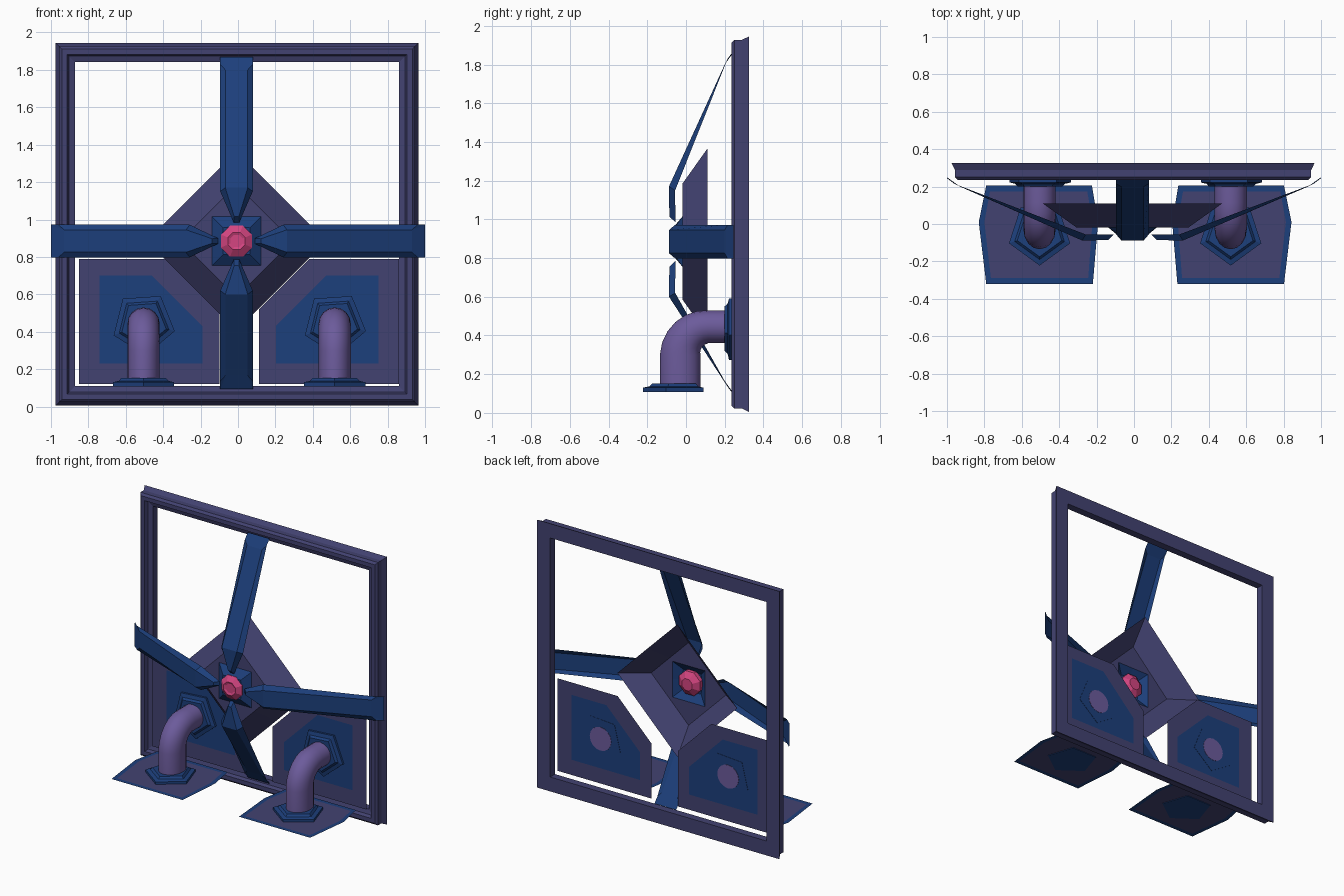
import bpy, bmesh, math
from mathutils import Vector as V

if "Cube" in bpy.data.objects:
    bpy.data.objects.remove(bpy.data.objects["Cube"])


def mat(name, c):
    m = bpy.data.materials.new(name)
    m.diffuse_color = (*c, 1)
    m.use_nodes = True
    m.node_tree.nodes["Principled BSDF"].inputs["Base Color"].default_value = m.diffuse_color
    return m


BLUE = mat("blue", (0.012, 0.05, 0.2))
SLATE = mat("slate", (0.055, 0.055, 0.165))
PURPLE = mat("purple", (0.15, 0.105, 0.33))
PINK = mat("pink", (0.66, 0.06, 0.22))
CX, CZ = -0.008, 0.885


def loft(name, rings, mats, cap0=False, cap1=False, wrap=False, smooth=False, strip=None):
    """Skin a list of closed rings; strip gives a material index for each band."""
    bm = bmesh.new()
    vs = [[bm.verts.new(p) for p in r] for r in rings]
    n = len(rings[0])
    pairs = list(zip(vs, vs[1:])) + ([(vs[-1], vs[0])] if wrap else [])
    for k, (a, b) in enumerate(pairs):
        for i in range(n):
            j = (i + 1) % n
            f = bm.faces.new((a[i], a[j], b[j], b[i]))
            f.material_index = strip[k] if strip else 0
    if cap0:
        bm.faces.new(vs[0][::-1])
    if cap1:
        bm.faces.new(vs[-1]).material_index = len(mats) - 1
    bmesh.ops.recalc_face_normals(bm, faces=bm.faces)
    me = bpy.data.meshes.new(name)
    bm.to_mesh(me)
    bm.free()
    for m in mats:
        me.materials.append(m)
    ob = bpy.data.objects.new(name, me)
    bpy.context.collection.objects.link(ob)
    if smooth:
        bpy.ops.object.select_all(action='DESELECT')
        ob.select_set(True)
        bpy.context.view_layer.objects.active = ob
        bpy.ops.object.shade_smooth_by_angle(angle=math.radians(40))
    return ob


def ngon_xz(cx, cz, y, n, r, start=0.0, r2=None):
    """Polygon facing y; r2 is an alternate radius for odd corners."""
    out = []
    for i in range(n):
        a = start + math.tau * i / n
        q = r2 if (r2 and i % 2) else r
        out.append((cx + q * math.cos(a), y, cz + q * math.sin(a)))
    return out


# Square moulded frame: a cross-section carried round four corners
section = [(0.97, 0.325), (0.952, 0.288), (0.952, 0.25), (0.937, 0.235), (0.908, 0.235),
           (0.898, 0.26), (0.866, 0.27), (0.866, 0.325)]
loft("frame", [[(-0.005 + sx * d, y, 0.975 + sz * d)
                for sx, sz in ((-1, -1), (1, -1), (1, 1), (-1, 1))] for d, y in section],
     [SLATE], wrap=True)

# Diamond funnel, open at the back, with a hole in its floor
loft("diamond_funnel", [ngon_xz(CX, CZ, y, 8, r, 0, r2) for y, r, r2 in
                        ((0.11, 0.48, 0.34), (-0.018, 0.30, 0.212), (-0.018, 0.13, 0.184))], [SLATE])

# Raised square hub
loft("hub", [ngon_xz(CX, CZ, y, 8, r, 0, r2) for y, r, r2 in
             ((-0.018, 0.13, 0.184), (-0.06, 0.08, 0.10), (-0.06, 0.05, 0.05))], [BLUE])

# Faceted centre gem
loft("centre_gem", [ngon_xz(CX, CZ, y, 8, r, math.pi / 8) for y, r in
                    ((0.0, 0.045), (-0.03, 0.09), (-0.06, 0.09), (-0.086, 0.05), (-0.08, 0.035))],
     [PINK], cap0=True, cap1=True)


# Bent arms: raised middle panel with sloping sides
def arm(name, d, s, bend, end):
    d, s, c = V(d), V(s), V((CX, 0, CZ))
    # distance along, panel half width, panel depth, edge half width, edge depth
    st = [(0.13, 0.012, -0.086, 0.015, -0.055, 0.10),
          (bend, 0.06, -0.088, 0.087, -0.056, bend - 0.02),
          (end - 0.07, 0.06, 0.2, 0.087, 0.215, end - 0.04),
          (end, 0.084, 0.245, 0.087, 0.25, end)]
    bm = bmesh.new()
    rows = []
    for r, pw, py, ew, ey, er in st:
        rows.append([bm.verts.new(c + d * q + s * w + V((0, y, 0))) for q, w, y in
                     ((er, -ew, ey), (r, -pw, py), (r, pw, py), (er, ew, ey))])
    for a, b in zip(rows, rows[1:]):
        for i in range(3):
            bm.faces.new((a[i], a[i + 1], b[i + 1], b[i]))
    bm.faces.new(rows[0])
    bmesh.ops.recalc_face_normals(bm, faces=bm.faces)
    if sum(f.normal.y * f.calc_area() for f in bm.faces) > 0:
        bmesh.ops.reverse_faces(bm, faces=bm.faces)
    me = bpy.data.meshes.new(name)
    bm.to_mesh(me)
    bm.free()
    me.materials.append(BLUE)
    bpy.context.collection.objects.link(bpy.data.objects.new(name, me))


arm("arm_right", (1, 0, 0), (0, 0, 1), 0.27, 1.0 - CX)
arm("arm_left", (-1, 0, 0), (0, 0, 1), 0.27, 1.0 + CX)
arm("arm_top", (0, 0, 1), (1, 0, 0), 0.285, 0.985)
arm("arm_bottom", (0, 0, -1), (1, 0, 0), 0.285, 0.79)

# Plates, flanges and elbow pipes, one set on each side
wall_out = [(-0.85, 0.12), (-0.85, 0.79), (-0.37, 0.79), (-0.1, 0.52), (-0.1, 0.12)]
wall_in = [(-0.74, 0.23), (-0.74, 0.70), (-0.46, 0.70), (-0.19, 0.43), (-0.19, 0.23)]
floor_out = [(-0.79, 0.205), (-0.83, 0.01), (-0.79, -0.32), (-0.22, -0.32), (-0.192, 0.01), (-0.225, 0.205)]
floor_in = [(-0.77, 0.175), (-0.80, 0.01), (-0.765, -0.29), (-0.245, -0.29), (-0.222, 0.01), (-0.25, 0.175)]

for side, mx in (("left", lambda x: x), ("right", lambda x: 0.012 - x)):
    px = mx(-0.505)
    loft("wall_plate_" + side, [[(mx(x), 0.237, z) for x, z in o] for o in (wall_out, wall_in)],
         [SLATE, BLUE], cap1=True)
    loft("floor_plate_" + side, [[(mx(x), y, 0.112) for x, y in o] for o in (floor_out, floor_in)],
         [BLUE, SLATE], cap1=True)

    # Stepped pentagon flanges
    t = math.radians(-86)
    loft("wall_flange_" + side, [ngon_xz(px, 0.445, y, 5, r, t) for y, r in
                                 ((0.239, 0.172), (0.222, 0.172), (0.215, 0.14), (0.2, 0.125))],
         [BLUE], cap0=True, cap1=True)
    loft("floor_flange_" + side,
         [[(x, y - 0.05, z) for x, _, y in ngon_xz(px, 0, 0, 5, r, -math.pi / 2)] for z, r in
          ((0.108, 0.172), (0.13, 0.172), (0.137, 0.14), (0.152, 0.125))],
         [BLUE], cap0=True, cap1=True)

    # Elbow pipe: straight rise, quarter bend, straight run to the wall
    path = [(-0.03, 0.125, 0), (-0.03, 0.30, 0)]
    for k in range(1, 7):
        a = math.pi / 2 * k / 6
        path.append((0.115 - 0.145 * math.cos(a), 0.30 + 0.145 * math.sin(a), a))
    path.append((0.241, 0.445, math.pi / 2))
    rings = []
    for y, z, a in path:
        rv = 0.105 - 0.02 * a / (math.pi / 2)
        rings.append([(px + 0.086 * math.cos(u), y + rv * math.sin(u) * math.cos(a),
                       z - rv * math.sin(u) * math.sin(a))
                      for u in (math.tau * i / 16 for i in range(16))])
    loft("elbow_pipe_" + side, rings, [PURPLE], cap0=True, cap1=True, smooth=True)
